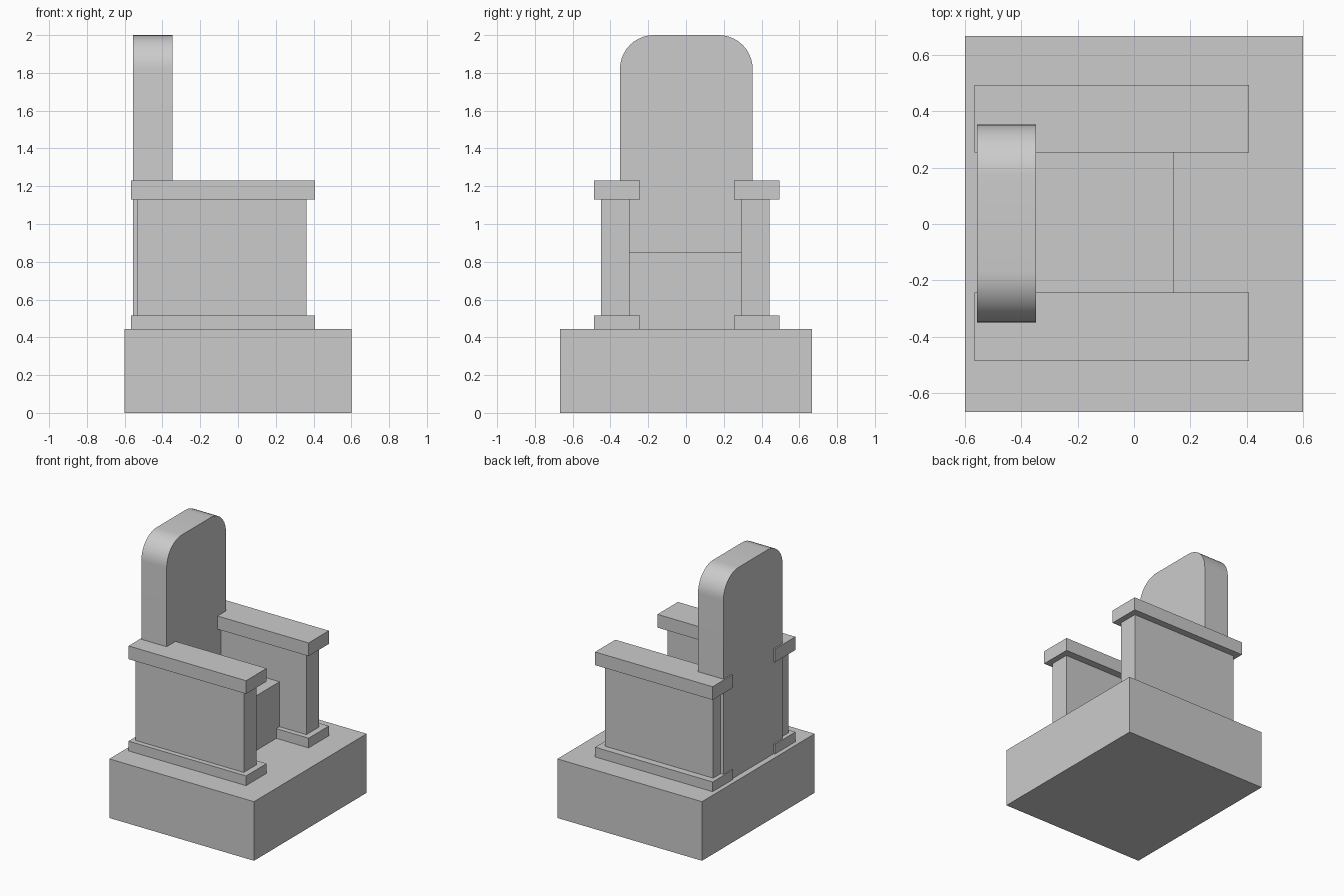
import bpy, bmesh, math

if "Cube" in bpy.data.objects:
    bpy.data.objects.remove(bpy.data.objects["Cube"])


def finish(name, bm):
    bmesh.ops.recalc_face_normals(bm, faces=bm.faces)
    mesh = bpy.data.meshes.new(name)
    bm.to_mesh(mesh)
    bm.free()
    obj = bpy.data.objects.new(name, mesh)
    bpy.context.collection.objects.link(obj)
    return obj


def box(name, x, y, z):
    bm = bmesh.new()
    bmesh.ops.create_cube(bm, size=1)
    for v in bm.verts:
        v.co = [lo + (c + 0.5) * (hi - lo) for c, (lo, hi) in zip(v.co, (x, y, z))]
    return finish(name, bm)


# Plinth under the throne
box("base", (-0.6, 0.6), (-0.667, 0.667), (0, 0.443))

# Seat block between the arms
box("seat", (-0.45, 0.14), (-0.30, 0.292), (0.443, 0.853))

# Arms: foot slab, side panel and arm rest on each side
for side, slab_y, panel_y in (("right", (-0.487, -0.244), (-0.45, -0.30)),
                              ("left", (0.254, 0.494), (0.292, 0.442))):
    box(side + "_arm_foot", (-0.567, 0.408), slab_y, (0.443, 0.516))
    box(side + "_arm_panel", (-0.535, 0.363), panel_y, (0.516, 1.131))
    box(side + "_arm_rest", (-0.567, 0.408), slab_y, (1.131, 1.23))

# Backrest: upright slab with rounded top corners
y0, y1, top, r, steps = -0.35, 0.353, 2.0, 0.18, 10
profile = [(y0, 0.443), (y1, 0.443)]
for centre, start in ((y1 - r, 0), (y0 + r, 90)):
    for i in range(steps + 1):
        a = math.radians(start + 90 * i / steps)
        profile.append((centre + r * math.cos(a), top - r + r * math.sin(a)))
bm = bmesh.new()
face = bm.faces.new([bm.verts.new((-0.557, y, z)) for y, z in profile])
ext = bmesh.ops.extrude_face_region(bm, geom=[face], use_keep_orig=True)
for v in ext["geom"]:
    if isinstance(v, bmesh.types.BMVert):
        v.co.x = -0.347
back = finish("backrest", bm)
bpy.context.view_layer.objects.active = back
back.select_set(True)
bpy.ops.object.shade_smooth_by_angle(angle=math.radians(30))
